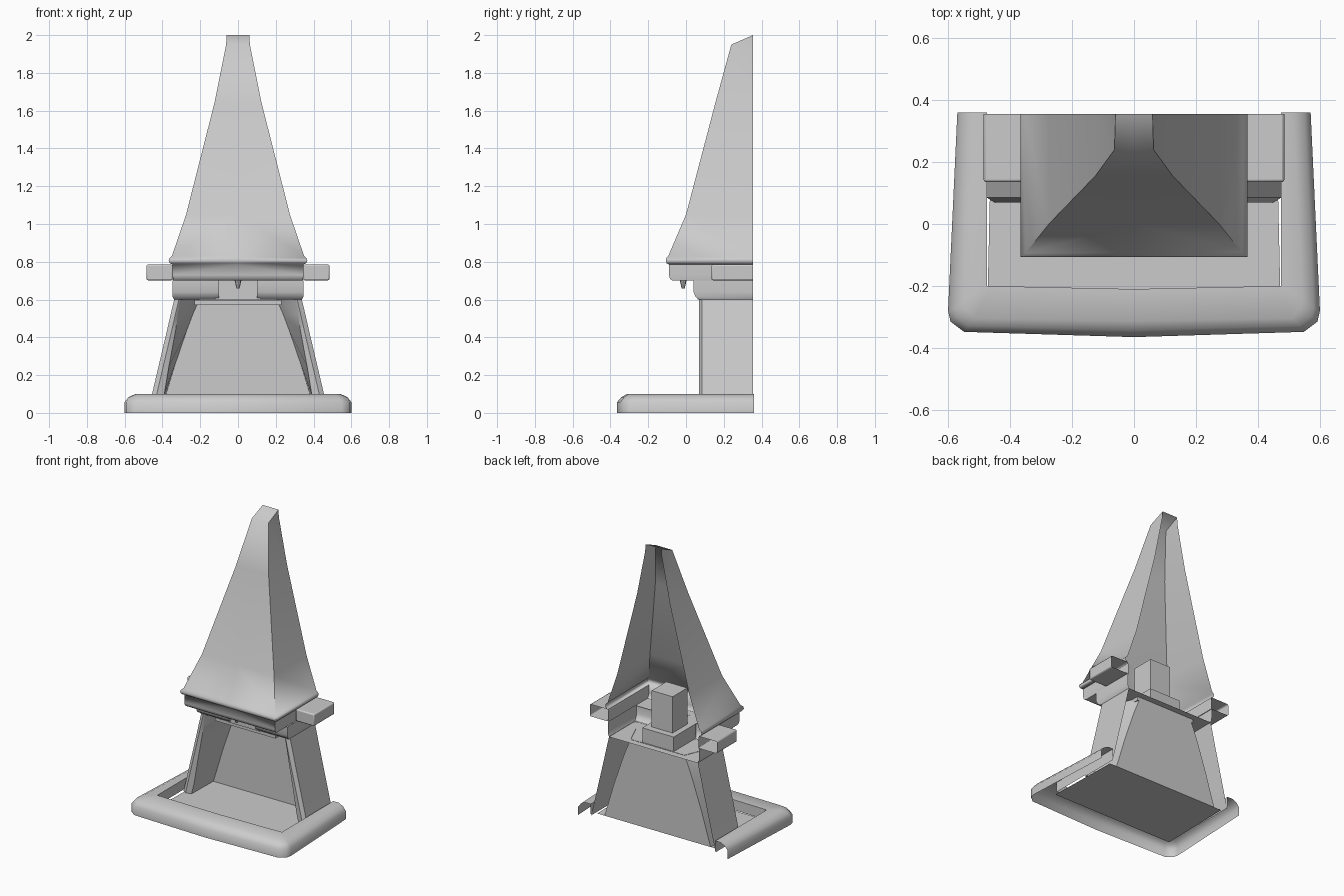
import bpy
import bmesh

if "Cube" in bpy.data.objects:
    bpy.data.objects.remove(bpy.data.objects["Cube"], do_unlink=True)

GREY = (0.6, 0.6, 0.6, 1.0)
stone = bpy.data.materials.new("plain grey")
stone.use_nodes = True
stone.diffuse_color = GREY
stone.node_tree.nodes["Principled BSDF"].inputs["Base Color"].default_value = GREY

BACK = 0.355


def finish(name, bm, mirror=False, angle=0.6):
    bmesh.ops.remove_doubles(bm, verts=bm.verts, dist=0.0005)
    bmesh.ops.recalc_face_normals(bm, faces=bm.faces)
    mesh = bpy.data.meshes.new(name)
    bm.to_mesh(mesh)
    bm.free()
    mesh.materials.append(stone)
    obj = bpy.data.objects.new(name, mesh)
    bpy.context.collection.objects.link(obj)
    if mirror:
        obj.modifiers.new("Mirror", "MIRROR").use_clip = True
    bpy.ops.object.select_all(action="DESELECT")
    obj.select_set(True)
    bpy.context.view_layer.objects.active = obj
    bpy.ops.object.shade_smooth_by_angle(angle=angle)
    return obj


def loft(name, rows, angle=0.6):
    """Skin a mirrored sheet over rows of points."""
    bm = bmesh.new()
    grid = [[bm.verts.new(p) for p in row] for row in rows]
    for a, b in zip(grid, grid[1:]):
        for i in range(len(a) - 1):
            bm.faces.new((a[i], a[i + 1], b[i + 1], b[i]))
    return finish(name, bm, True, angle)


def box(name, x, y, z, mirror=False, open_back=False):
    bm = bmesh.new()
    bmesh.ops.create_cube(bm, size=1)
    for v in bm.verts:
        v.co = [lim[0] if c < 0 else lim[1] for c, lim in zip(v.co, (x, y, z))]
    if open_back:
        bm.normal_update()
        rear = [f for f in bm.faces if f.normal.y > 0.5]
        bmesh.ops.delete(bm, geom=rear, context="FACES")
    return finish(name, bm, mirror)


# Base rim: hollow rounded kerb, open at the back
outer = [(0.57, 0.36), (0.60, -0.28), (0.592, -0.315), (0.548, -0.348), (0, -0.365)]
inner = [(0.475, 0.36), (0.475, -0.20), (0.475, -0.20), (0.47, -0.20), (0, -0.21)]
rim_levels = [
    (0.0, outer),
    (0.057, outer),
    (0.083, [(0.55, 0.36), (0.58, -0.272), (0.573, -0.30), (0.535, -0.328), (0, -0.343)]),
    (0.10, [(0.515, 0.36), (0.543, -0.24), (0.538, -0.275), (0.51, -0.305), (0, -0.313)]),
    (0.10, inner),
    (0.03, inner),
]
loft("base_rim", [[(x, y, z) for x, y in plan] for z, plan in rim_levels], angle=0.9)

# Hearth floor
loft("hearth_floor", [[(0, y, 0.02), (x, y, 0.02)]
                      for y, x in ((-0.215, 0.472), (0.31, 0.46))])

# Firebox: outer cheeks, chamfered front edges, curved inner cheeks, back panel
cheeks = [(0.02, 0.475, 0.41, 0.405), (0.10, 0.455, 0.39, 0.38),
          (0.25, 0.42, 0.365, 0.335), (0.44, 0.375, 0.33, 0.27),
          (0.52, 0.357, 0.317, 0.24), (0.60, 0.338, 0.302, 0.205)]
loft("firebox", [[(xo, BACK, z), (xo, 0.085, z), (xo - 0.025, 0.07, z),
                  (xi, 0.08, z), (xp, 0.31, z), (0, 0.31, z)]
                 for z, xo, xi, xp in cheeks])

# Lintel blocks on either side of the central gap
lintel = [(0.70, 0.348, 0.04), (0.64, 0.348, 0.04), (0.615, 0.346, 0.05),
          (0.60, 0.338, 0.072)]
loft("lintel", [[(0.1, 0.12, z), (0.1, fy, z), (hx, fy, z), (hx, BACK, z)]
                for z, hx, fy in lintel])
loft("lintel_soffit", [[(0, y, 0.598), (0.338, y, 0.598)] for y in (0.072, BACK)])
box("soffit_trim", (-0.23, 0.23), (0.08, 0.31), (0.572, 0.598))

# Damper box and flue block inside the hood
box("damper_box", (-0.12, 0.12), (0.06, 0.305), (0.60, 0.70))
box("flue_block", (-0.08, 0.08), (0.10, 0.26), (0.70, 0.95))

# Hood: band, rolled lip, tapering sides and sloped cap
hood = [(0.70, 0.343, -0.07), (0.71, 0.345, -0.085), (0.73, 0.346, -0.09),
        (0.785, 0.346, -0.09), (0.792, 0.36, -0.102), (0.805, 0.367, -0.107),
        (0.82, 0.363, -0.104), (0.83, 0.35, -0.094), (1.05, 0.275, 0.0),
        (1.64, 0.125, 0.155), (1.95, 0.063, 0.24), (2.0, 0.06, BACK)]
loft("hood", [[(hx, BACK, z), (hx, fy, z), (0, fy, z)] for z, hx, fy in hood],
     angle=1.1)
loft("hood_ledge", [[(0, y, 0.70), (0.343, y, 0.70)] for y in (-0.07, 0.06)])

# Mantel arms, hollow at the back, with softened edges
arm = box("mantel_arm", (0.345, 0.485), (0.135, BACK), (0.702, 0.785),
          mirror=True, open_back=True)
bevel = arm.modifiers.new("Soft edges", "BEVEL")
bevel.width = 0.008
bevel.segments = 2

# Small hook under the ledge
bm = bmesh.new()
bmesh.ops.create_cone(bm, cap_ends=True, segments=8, radius1=0.008, radius2=0.018,
                      depth=0.045)
bmesh.ops.translate(bm, verts=bm.verts, vec=(0, -0.015, 0.68))
finish("damper_hook", bm)
